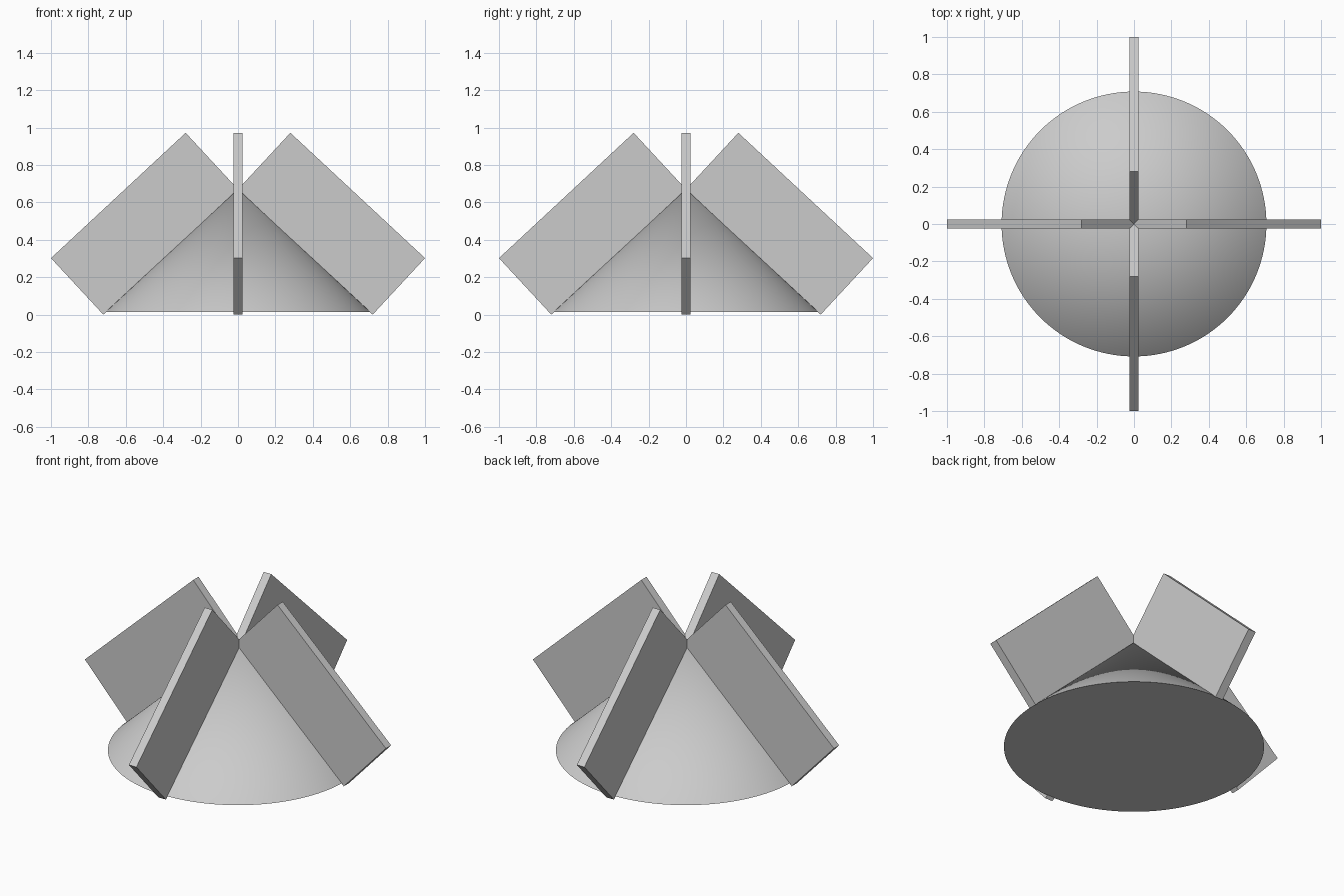
import bpy, bmesh, math
from mathutils import Matrix

if "Cube" in bpy.data.objects:
    bpy.data.objects.remove(bpy.data.objects["Cube"])

# Central cone with a closed base
BASE_Z, APEX_Z = 0.015, 0.67
bpy.ops.mesh.primitive_cone_add(vertices=128, radius1=0.708, radius2=0,
                                depth=APEX_Z - BASE_Z,
                                location=(0, 0, (APEX_Z + BASE_Z) / 2))
cone = bpy.context.object
cone.name = "cone_body"
bpy.ops.object.shade_smooth_by_angle(angle=math.radians(30))

# Radial fin: a tilted rectangle lying along the cone's slope
FIN_PROFILE = [(0.72, 0.0), (1.0, 0.302), (0.28, 0.972), (0.0, 0.67)]
FIN_THICKNESS = 0.05


def make_fin(name, angle):
    bm = bmesh.new()
    verts = [bm.verts.new((r, -FIN_THICKNESS / 2, z)) for r, z in FIN_PROFILE]
    face = bm.faces.new(verts)
    side = bmesh.ops.extrude_face_region(bm, geom=[face])["geom"]
    bmesh.ops.translate(bm, vec=(0, FIN_THICKNESS, 0),
                        verts=[v for v in side if isinstance(v, bmesh.types.BMVert)])
    bmesh.ops.recalc_face_normals(bm, faces=bm.faces)
    bm.transform(Matrix.Rotation(angle, 4, 'Z'))
    mesh = bpy.data.meshes.new(name)
    bm.to_mesh(mesh)
    bm.free()
    bpy.context.collection.objects.link(bpy.data.objects.new(name, mesh))


# Four fins, a quarter turn apart
for i, side in enumerate(("right", "back", "left", "front")):
    make_fin(side + "_fin", i * math.pi / 2)
